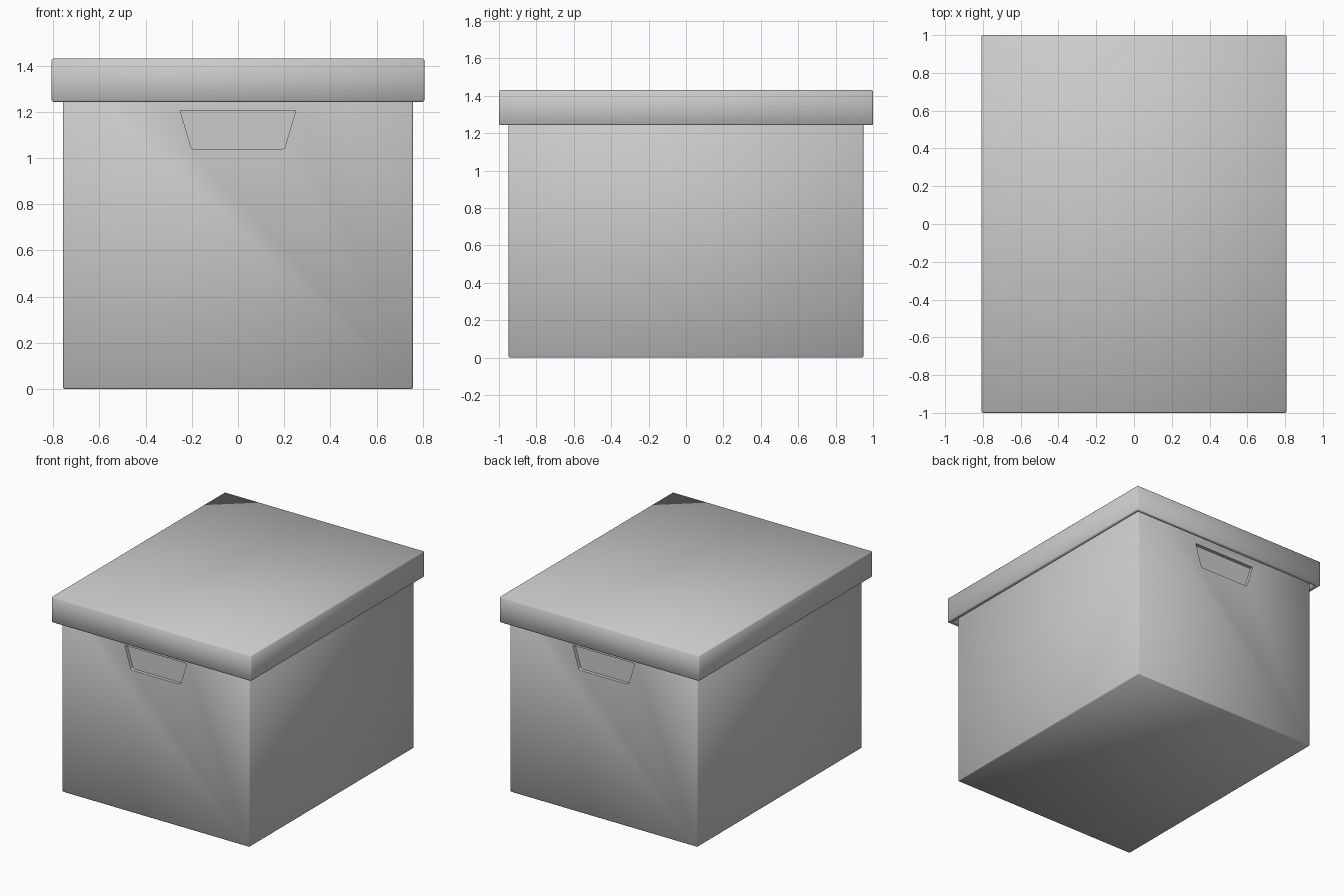
import bpy, bmesh

if "Cube" in bpy.data.objects:
    bpy.data.objects.remove(bpy.data.objects["Cube"], do_unlink=True)

# Single grey material
grey = bpy.data.materials.new("box_grey")
grey.use_nodes = True
colour = (0.6, 0.6, 0.6, 1)
grey.diffuse_color = colour
grey.node_tree.nodes["Principled BSDF"].inputs["Base Color"].default_value = colour


def add_object(name, bm):
    mesh = bpy.data.meshes.new(name)
    bmesh.ops.recalc_face_normals(bm, faces=bm.faces)
    bm.to_mesh(mesh)
    bm.free()
    obj = bpy.data.objects.new(name, mesh)
    bpy.context.collection.objects.link(obj)
    mesh.materials.append(grey)
    return obj


def apply_modifiers(obj):
    bpy.ops.object.select_all(action='DESELECT')
    obj.select_set(True)
    bpy.context.view_layer.objects.active = obj
    for mod in list(obj.modifiers):
        bpy.ops.object.modifier_apply(modifier=mod.name)


def tray(name, half_x, half_y, z0, z1, open_dir, wall):
    """Thin-walled box, open at the top (1) or bottom (-1), with softened edges."""
    bm = bmesh.new()
    bmesh.ops.create_cube(bm, size=2)
    for v in bm.verts:
        v.co.x *= half_x
        v.co.y *= half_y
        v.co.z = z1 if v.co.z > 0 else z0
    bm.normal_update()
    bmesh.ops.delete(bm, geom=[f for f in bm.faces if f.normal.z * open_dir > 0.9],
                     context='FACES_ONLY')
    bm.normal_update()
    mesh = bpy.data.meshes.new(name)
    bm.to_mesh(mesh)
    bm.free()
    obj = bpy.data.objects.new(name, mesh)
    bpy.context.collection.objects.link(obj)
    mesh.materials.append(grey)
    solid = obj.modifiers.new("walls", 'SOLIDIFY')
    solid.thickness = wall
    solid.offset = -1
    solid.use_even_offset = True
    bevel = obj.modifiers.new("soft_edges", 'BEVEL')
    bevel.width = 0.006
    bevel.segments = 1
    apply_modifiers(obj)
    return obj


def handle_cutter(side, body_y, depth):
    """Tapered block with rounded lower corners, sunk into one end wall."""
    outline = [(-0.25, 1.205), (-0.204, 1.05), (-0.2, 1.042), (-0.19, 1.038)]
    outline += [(-x, z) for x, z in reversed(outline)]
    bm = bmesh.new()
    face = bm.faces.new([bm.verts.new((x, side * (body_y - depth), z)) for x, z in outline])
    ext = bmesh.ops.extrude_face_region(bm, geom=[face])["geom"]
    for v in ext:
        if isinstance(v, bmesh.types.BMVert):
            v.co.y += side * depth * 2
    return add_object("handle_cutter", bm)


# Body with a recessed hand grip on the front and back
BODY_Y = 0.948
body = tray("box_body", 0.757, BODY_Y, 0, 1.4, 1, 0.045)
for side in (-1, 1):
    cutter = handle_cutter(side, BODY_Y, 0.025)
    cutter.hide_render = True
    cut = body.modifiers.new("handle_recess", 'BOOLEAN')
    cut.operation = 'DIFFERENCE'
    cut.solver = 'EXACT'
    cut.object = cutter
    apply_modifiers(body)
    bpy.data.objects.remove(cutter, do_unlink=True)

# Overhanging lid
lid = tray("box_lid", 0.807, 1, 1.243, 1.43, -1, 0.03)

# Shading: soft bevels, crisp recess
for obj, angle in ((body, 1.0), (lid, 1.0)):
    bpy.ops.object.select_all(action='DESELECT')
    obj.select_set(True)
    bpy.context.view_layer.objects.active = obj
    bpy.ops.object.shade_smooth_by_angle(angle=angle)
